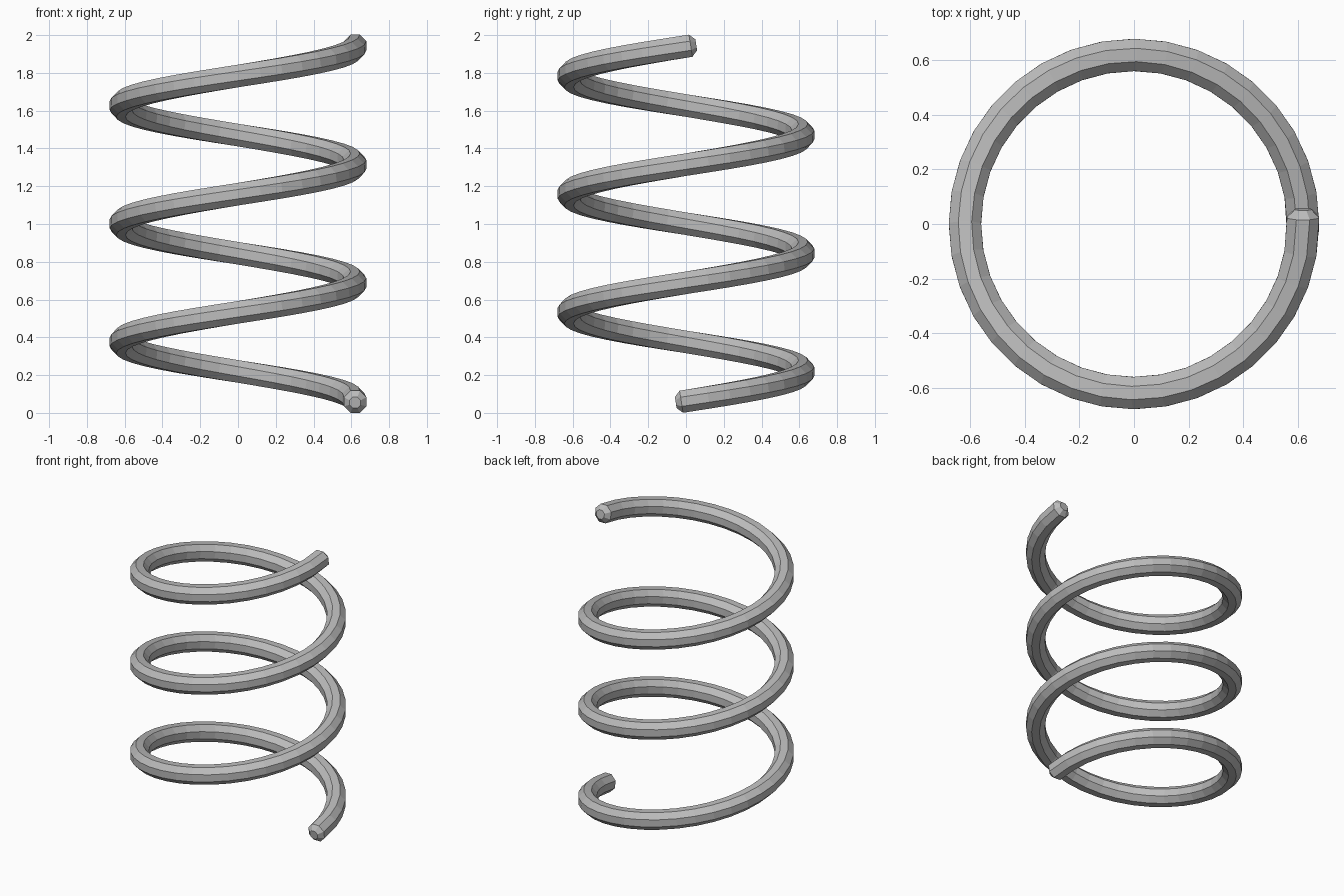
import bpy
import bmesh
from math import cos, sin, pi, tau
from mathutils import Vector

cube = bpy.data.objects.get("Cube")
if cube:
    bpy.data.objects.remove(cube, do_unlink=True)

TURNS, STEPS, SIDES = 3, 36, 8
COIL_R, WIRE_R = 0.62, 0.064
Z_START, Z_END = 0.063, 1.94
RISE = (Z_END - Z_START) / (TURNS * tau)

steel = bpy.data.materials.new("steel_grey")
steel.use_nodes = True
steel.diffuse_color = (0.5, 0.5, 0.5, 1)
steel.node_tree.nodes["Principled BSDF"].inputs["Base Color"].default_value = (0.5, 0.5, 0.5, 1)


def add_ring(bm, angle, scale=1.0, push=0.0):
    """Octagonal wire section at a coil angle, pushed along the wire."""
    radial = Vector((cos(angle), sin(angle), 0))
    tangent = Vector((-COIL_R * sin(angle), COIL_R * cos(angle), RISE)).normalized()
    normal = radial.cross(tangent)
    centre = radial * COIL_R + Vector((0, 0, Z_START + RISE * angle)) + tangent * push
    ring = []
    for i in range(SIDES):
        a = (i + 0.5) * tau / SIDES
        offset = radial * cos(a) + normal * sin(a)
        ring.append(bm.verts.new(centre + offset * WIRE_R * scale))
    return ring


bm = bmesh.new()
last = TURNS * tau

# Rounded start, coil body, rounded end
dome = [(0.5, 0.055), (1.0, 0.025)]
rings = [add_ring(bm, 0, s, -p) for s, p in dome]
for i in range(1, TURNS * STEPS):
    rings.append(add_ring(bm, i * tau / STEPS))
rings += [add_ring(bm, last, s, p) for s, p in reversed(dome)]

# Skin between the rings and close both tips
for a, b in zip(rings, rings[1:]):
    for i in range(SIDES):
        j = (i + 1) % SIDES
        bm.faces.new((a[i], a[j], b[j], b[i]))
bm.faces.new(rings[0])
bm.faces.new(rings[-1])
bmesh.ops.recalc_face_normals(bm, faces=bm.faces)

mesh = bpy.data.meshes.new("coil_spring")
bm.to_mesh(mesh)
bm.free()
mesh.materials.append(steel)
spring = bpy.data.objects.new("coil_spring", mesh)
bpy.context.collection.objects.link(spring)
